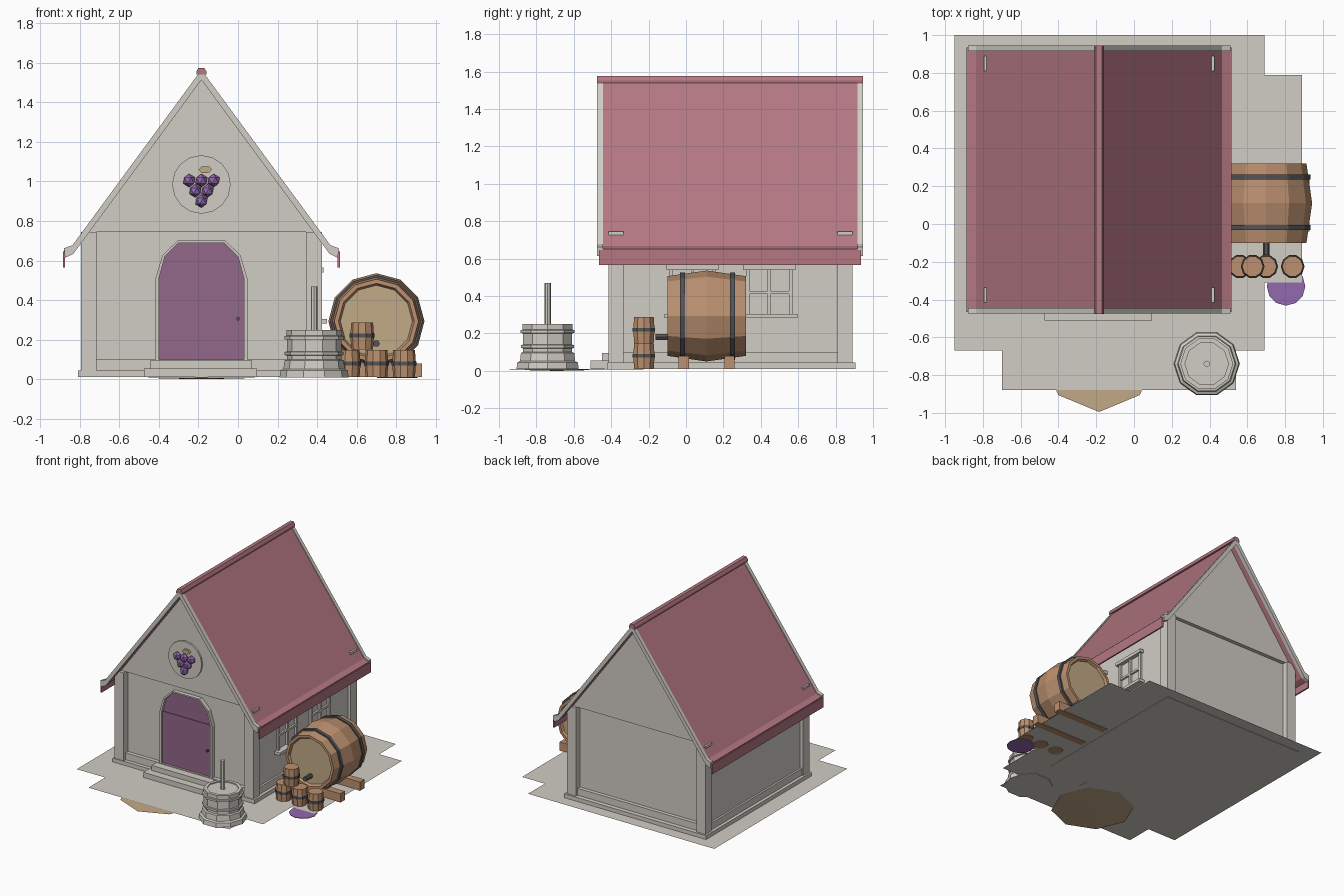
import bpy, bmesh, math
from mathutils import Vector, Matrix

if "Cube" in bpy.data.objects:
    bpy.data.objects.remove(bpy.data.objects["Cube"])

CX, CY = -0.185, 0.24   # centre of the house


def material(name, r, g, b):
    m = bpy.data.materials.new(name)
    m.use_nodes = True
    m.diffuse_color = (r, g, b, 1)
    m.node_tree.nodes["Principled BSDF"].inputs["Base Color"].default_value = (r, g, b, 1)
    return m


STONE = material("pale stone", 0.64, 0.61, 0.56)
ROOF = material("rose tile", 0.46, 0.185, 0.225)
DOOR = material("plum paint", 0.29, 0.135, 0.25)
GRAPE = material("grape purple", 0.29, 0.14, 0.42)
WOOD = material("barrel wood", 0.50, 0.28, 0.16)
TAN = material("light tan wood", 0.54, 0.40, 0.24)
METAL = material("dark iron", 0.09, 0.09, 0.095)


def finish(name, bm, *mats):
    bmesh.ops.recalc_face_normals(bm, faces=bm.faces)
    me = bpy.data.meshes.new(name)
    bm.to_mesh(me)
    bm.free()
    for m in mats:
        me.materials.append(m)
    ob = bpy.data.objects.new(name, me)
    bpy.context.collection.objects.link(ob)
    return ob


def box(name, mat, x, y, z):
    bm = bmesh.new()
    bmesh.ops.create_cube(bm, size=1)
    for v in bm.verts:
        v.co = [lo + (c + 0.5) * (hi - lo) for c, (lo, hi) in zip(v.co, (x, y, z))]
    return finish(name, bm, mat)


def prism(name, mat, pts, y0, y1):
    """Extrude an (offset from house centre, z) outline along y."""
    bm = bmesh.new()
    face = bm.faces.new([bm.verts.new((CX + h, y0, z)) for h, z in pts])
    ext = bmesh.ops.extrude_face_region(bm, geom=[face])
    moved = [g for g in ext["geom"] if isinstance(g, bmesh.types.BMVert)]
    bmesh.ops.translate(bm, verts=moved, vec=(0, y1 - y0, 0))
    return finish(name, bm, mat)


def lathe(name, mat, profile, sides, loc, along_y=False, cap=None):
    """Turn a (radius, height) profile, closed with flat caps."""
    bm = bmesh.new()
    rings = []
    for r, h in profile:
        rings.append([bm.verts.new((r * math.cos(a), r * math.sin(a), h))
                      for a in (math.tau * i / sides for i in range(sides))])
    for a, b in zip(rings, rings[1:]):
        for i in range(sides):
            j = (i + 1) % sides
            bm.faces.new((a[i], a[j], b[j], b[i]))
    for ring in (rings[0], rings[-1]):
        bm.faces.new(ring).material_index = 1 if cap else 0
    m = Matrix.Rotation(-math.pi / 2, 4, 'X') if along_y else Matrix()
    bmesh.ops.transform(bm, matrix=Matrix.Translation(loc) @ m, verts=bm.verts)
    return finish(name, bm, mat, *([cap] if cap else []))


def mirrored(pts):
    return pts + [(-h, z) for h, z in reversed(pts) if h > 0]


# Ground slab outline
bm = bmesh.new()
outline = [(-0.95, 1), (-0.95, -0.67), (-0.7, -0.67), (-0.7, -0.88), (0.54, -0.88), (0.54, -0.67),
           (0.69, -0.67), (0.69, -0.31), (0.89, -0.31), (0.89, 0.79), (0.69, 0.79), (0.69, 1)]
slab = bm.faces.new([bm.verts.new((x, y, 0.014)) for x, y in outline])
finish("ground_slab", bm, STONE)

# Round mat and spilled juice
lathe("round_mat", TAN, [(0.02, 0), (0.305, 0.007), (0.02, 0.01)], 8, (CX, -0.69, 0))
lathe("juice_puddle", GRAPE, [(0.102, 0.006), (0.102, 0.01)], 12, (0.805, -0.33, 0))

# House body, plinth and gables
box("plinth", STONE, (CX - 0.625, CX + 0.625), (-0.42, 0.905), (0.011, 0.045))
prism("house_walls", STONE,
      [(-0.585, 0.03), (0.585, 0.03), (0.585, 0.715), (0, 1.515), (-0.585, 0.715)], -0.36, 0.84)
for s, tag in ((-1, "front"), (1, "back")):
    y = CY + s * 0.6
    prism(tag + "_gable", STONE, [(-0.575, 0.745), (0.575, 0.745), (0, 1.525)], y, y + s * 0.03)
    if tag == "back":
        box("back_sill_rail", STONE, (CX - 0.55, CX + 0.55), (y, y + 0.03), (0.045, 0.1))
    else:
        box("front_sill_rail", STONE, (CX - 0.55, CX + 0.55), (y - 0.03, y), (0.045, 0.1))

# Corner posts and side rails
for s, side in ((-1, "right"), (1, "left")):
    xs = sorted((CX + s * 0.53, CX + s * 0.61))
    for ys, tag in (((-0.415, -0.335), "front"), ((0.81, 0.89), "back")):
        box(f"{tag}_{side}_post", STONE, xs, ys, (0.045, 0.745))
    xr = sorted((CX + s * 0.58, CX + s * 0.6))
    box(side + "_sill_rail", STONE, xr, (-0.34, 0.82), (0.045, 0.1))

# Roof slopes with flared eaves, barge boards, fascias and ridge
outer = [(0, 1.555), (0.652, 0.668), (0.695, 0.652)]
inner = [(0.69, 0.62), (0.648, 0.64), (0, 1.52)]
for s, side in ((-1, "right"), (1, "left")):
    flip = [(s * h, z) for h, z in outer + inner]
    prism(side + "_roof_slope", ROOF, flip, -0.445, 0.917)
    raised = [(s * h, z + 0.01) for h, z in outer] + [(s * h, z - 0.006) for h, z in inner]
    prism(side + "_front_barge_board", STONE, raised, -0.475, -0.445)
    prism(side + "_back_barge_board", STONE, raised, 0.917, 0.945)
    box(side + "_fascia", ROOF, sorted((CX + s * 0.689, CX + s * 0.701)), (-0.465, 0.935), (0.565, 0.645))
prism("ridge_cap", ROOF, mirrored([(0.026, 1.54), (0.026, 1.555), (0.015, 1.575)]), -0.476, 0.946)

# Door with arched head, frame, knob and steps
prism("door_leaf", DOOR, [(-0.215, 0.1), (0.215, 0.1), (0.215, 0.51), (-0.215, 0.51)], -0.375, -0.355)
arch = [(0.215, 0.51), (0.185, 0.62), (0.115, 0.69)]
prism("door_arch", DOOR, mirrored(arch), -0.37, -0.355)
rim = [(0.232, 0.1), (0.232, 0.51), (0.197, 0.628), (0.12, 0.701)]
prism("door_frame", STONE, mirrored(rim) + mirrored([(0.215, 0.1)] + arch)[::-1], -0.392, -0.355)
lathe("door_knob", METAL, [(0.009, 0), (0.009, 0.025)], 8, (0, -0.395, 0.305), True)
box("lower_step", STONE, (-0.475, 0.095), (-0.51, -0.4), (0.011, 0.055))
box("upper_step", STONE, (-0.445, 0.07), (-0.45, -0.38), (0.055, 0.095))

# Gable medallion with a bunch of grapes
lathe("medallion", STONE, [(0.148, 0), (0.148, 0.015)], 16, (CX, -0.403, 0.985), True)
for row, count in enumerate((3, 2, 1)):
    for i in range(count):
        bm = bmesh.new()
        bmesh.ops.create_icosphere(bm, subdivisions=1, radius=0.034)
        at = Vector((CX + (i - (count - 1) / 2) * 0.062, -0.41, 1.005 - row * 0.052))
        bmesh.ops.translate(bm, verts=bm.verts, vec=at)
        finish(f"grape_{row}_{i}", bm, GRAPE)
stem = lathe("grape_stem", TAN, [(0.035, 0), (0.035, 0.02)], 6, (0, 0, 0), True)
stem.scale.z = 0.55
stem.location = (-0.165, -0.42, 1.06)

# Two framed windows on the barrel side
XW = CX + 0.58
for k, yc in enumerate((0.035, 0.445)):
    for tag, d in (("near", -0.115), ("middle", 0), ("far", 0.115)):
        w = 0.01 if d else 0.008
        box(f"window_{k}_{tag}_bar", STONE, (XW, XW + 0.022), (yc + d - w, yc + d + w), (0.3, 0.54))
    box(f"window_{k}_cross_bar", STONE, (XW, XW + 0.02), (yc - 0.12, yc + 0.12), (0.412, 0.428))
    box(f"window_{k}_lintel", STONE, (XW, XW + 0.037), (yc - 0.14, yc + 0.14), (0.54, 0.565))
    box(f"window_{k}_sill", STONE, (XW, XW + 0.055), (yc - 0.15, yc + 0.15), (0.282, 0.305))

# Large cask lying on two beams, with hoops and a tap
half = [(0.182, 0.018), (0.192, 0), (0.213, 0), (0.243, 0.21)]
cask = half + [(r, 0.42 - h) for r, h in reversed(half[:-1])]
lathe("large_cask", WOOD, cask, 12, (0.7, -0.1, 0.293), True, TAN)
for tag, y in (("front", -0.033), ("back", 0.235)):
    lathe(tag + "_cask_hoop", METAL, [(0.234, 0), (0.234, 0.028)], 12, (0.7, y, 0.293), True)
for tag, y in (("front", -0.04), ("back", 0.205)):
    box(tag + "_cask_beam", WOOD, (0.47, 0.93), (y, y + 0.055), (0.01, 0.08))
lathe("cask_tap", METAL, [(0.018, 0), (0.018, 0.08)], 6, (0.7, -0.163, 0.18), True)

# Small kegs, one stacked on top
for k, (x, z) in enumerate(((0.56, 0.01), (0.7, 0.01), (0.84, 0.01), (0.628, 0.15))):
    at = (x, -0.225, z)
    lathe(f"keg_{k}", WOOD, [(0.055, 0), (0.06, 0.07), (0.055, 0.138)], 10, at)
    lathe(f"keg_{k}_hoop", METAL, [(0.063, 0.06), (0.063, 0.08)], 10, at)

# Stone grape press with a centre pole
press = [(0.175, 0.009), (0.17, 0.045), (0.155, 0.052), (0.15, 0.095), (0.138, 0.1), (0.138, 0.12),
         (0.149, 0.122), (0.149, 0.138), (0.138, 0.14), (0.138, 0.2), (0.151, 0.202), (0.151, 0.218),
         (0.14, 0.22), (0.14, 0.25), (0.115, 0.25), (0.115, 0.242)]
lathe("grape_press", STONE, press, 10, (0.385, -0.74, 0))
lathe("press_pole", STONE, [(0.017, 0.2), (0.017, 0.47)], 8, (0.385, -0.74, 0))
